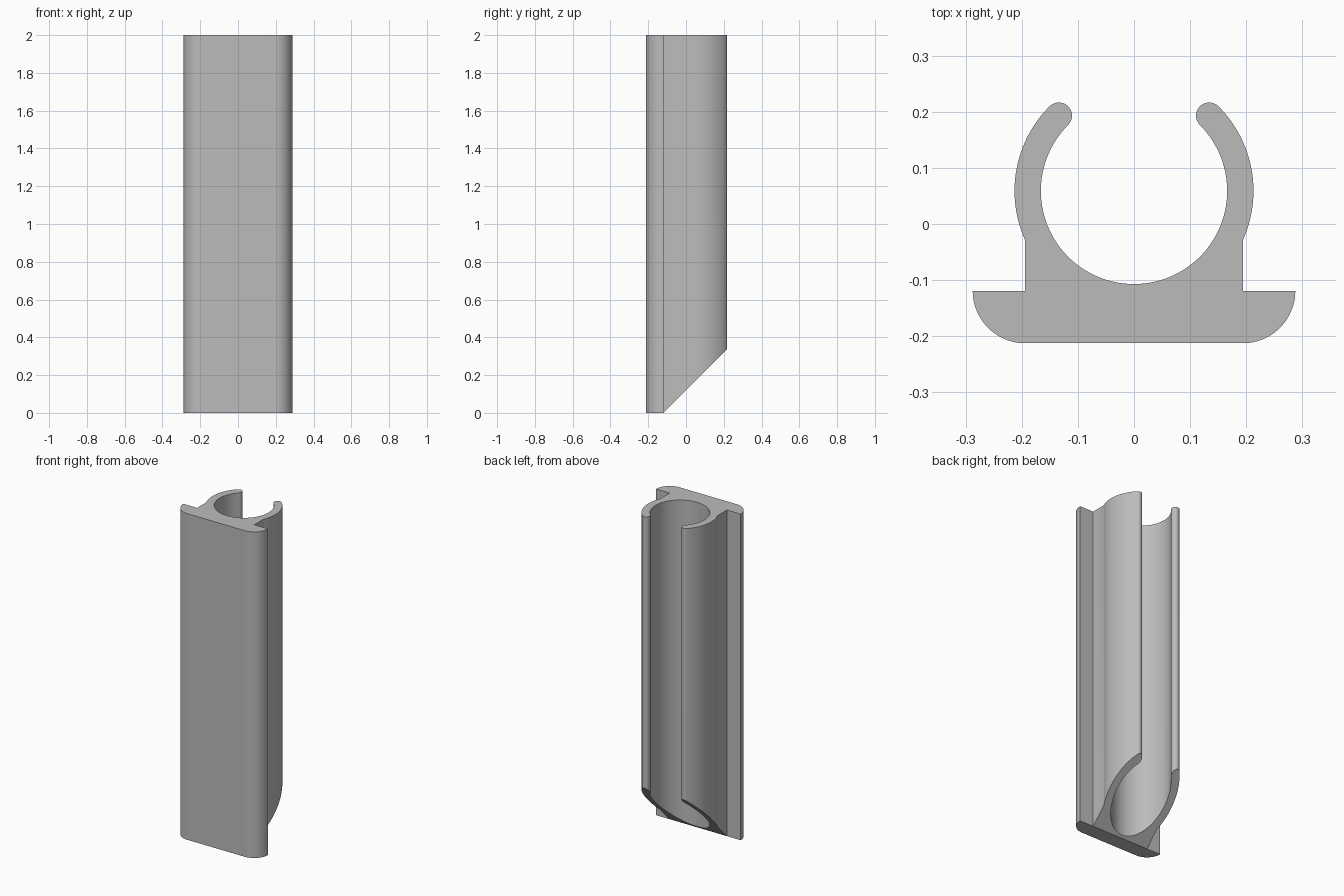
import bpy, bmesh
from math import cos, sin, radians, asin, degrees

old = bpy.data.objects.get("Cube")
if old:
    bpy.data.objects.remove(old, do_unlink=True)

HEIGHT = 2.0
BORE_Y, BORE_R, OUTER_R = 0.059, 0.166, 0.213
LEDGE_Y, NECK_X, CORNER_R = -0.119, 0.194, 0.0935


def arc(cx, cy, r, start, end, steps):
    """Points along a circular arc, angles in degrees."""
    angles = [radians(start + (end - start) * i / steps) for i in range(steps + 1)]
    return [(cx + r * cos(a), cy + r * sin(a)) for a in angles]


def mirrored(points):
    """Left half of the profile, in reverse order."""
    return [(-x, y) for x, y in reversed(points)]


# Right half of the base flange, from the front up to the neck
flange = arc(NECK_X, LEDGE_Y, CORNER_R, -90, 0, 24) + [(NECK_X, LEDGE_Y)]

# Right half of the clip: outer wall, rounded lip, then the bore
mid_r, lip_r = (BORE_R + OUTER_R) / 2, (OUTER_R - BORE_R) / 2
lip = mid_r * cos(radians(45))
neck_angle = -degrees(asin((1 - (NECK_X / OUTER_R) ** 2) ** 0.5))
clip = arc(0, BORE_Y, OUTER_R, neck_angle, 45, 32)
clip += arc(lip, BORE_Y + lip, lip_r, 45, 225, 20)[1:]
clip += arc(0, BORE_Y, BORE_R, 45, -90, 64)[1:]

# Whole outline, counter-clockwise from the front
outline = flange + clip + mirrored(clip)[1:] + mirrored(flange)

bm = bmesh.new()
top = [bm.verts.new((x, y, HEIGHT)) for x, y in outline]
# The clip end is cut at 45 degrees, the flange end is square
bottom = [bm.verts.new((x, y, max(0, y - LEDGE_Y))) for x, y in outline]
count, n = len(outline), len(flange)
for i in range(count):
    j = (i + 1) % count
    bm.faces.new((bottom[i], bottom[j], top[j], top[i]))

# End caps, divided where the flange meets the clip
for ring in (top, bottom):
    bm.faces.new(ring[:n] + ring[-n:])
    bm.faces.new(ring[n - 1:count - n + 1])
bmesh.ops.recalc_face_normals(bm, faces=bm.faces)

mesh = bpy.data.meshes.new("clip_rail")
bm.to_mesh(mesh)
bm.free()
rail = bpy.data.objects.new("clip_rail", mesh)
bpy.context.collection.objects.link(rail)

# Plain grey finish
grey = bpy.data.materials.new("plain_grey")
grey.use_nodes = True
color = (0.5, 0.5, 0.5, 1)
grey.diffuse_color = color
grey.node_tree.nodes["Principled BSDF"].inputs["Base Color"].default_value = color
mesh.materials.append(grey)

bpy.ops.object.select_all(action="DESELECT")
rail.select_set(True)
bpy.context.view_layer.objects.active = rail
bpy.ops.object.shade_smooth_by_angle(angle=radians(30))
